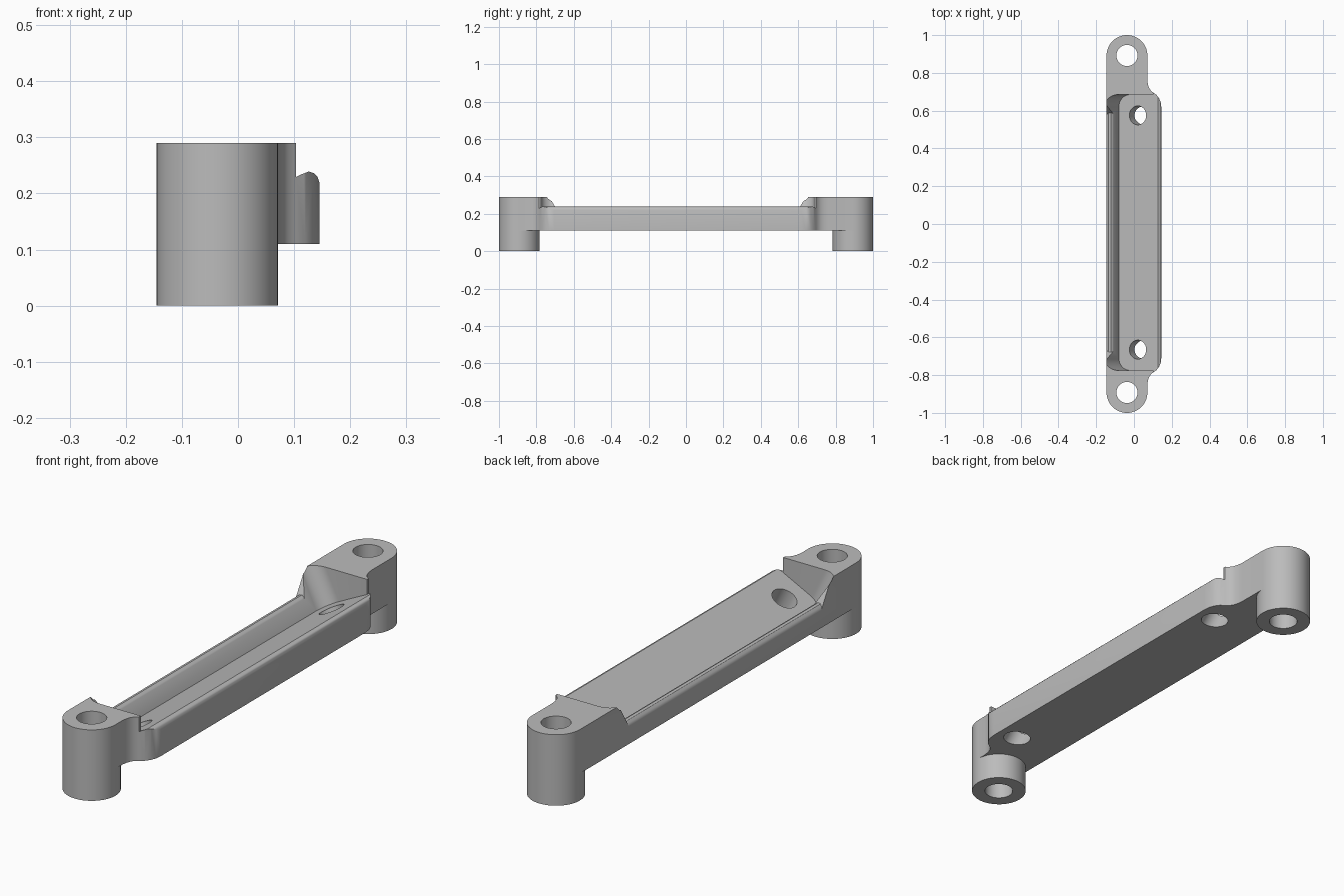
import bpy, bmesh, math
from mathutils import Matrix, Vector

if "Cube" in bpy.data.objects:
    bpy.data.objects.remove(bpy.data.objects["Cube"], do_unlink=True)

grey = bpy.data.materials.new("plain_grey")
grey.use_nodes = True
grey.diffuse_color = (0.5, 0.5, 0.5, 1)
grey.node_tree.nodes["Principled BSDF"].inputs["Base Color"].default_value = (0.5, 0.5, 0.5, 1)

TILT = math.radians(26.5)
BOSS_X, BOSS_Y, BOSS_R = -0.037, 0.892, 0.108
MID_Y = -0.045          # centre of the pocket along the bar
BASE, TOP = 0.11, 0.29


def prism(name, points, depth, frame=None):
    """Extrude a flat outline along its local z, then place it with a frame."""
    bm = bmesh.new()
    face = bm.faces.new([bm.verts.new((a, b, 0)) for a, b in points])
    out = bmesh.ops.extrude_face_region(bm, geom=[face])
    for v in out["geom"]:
        if isinstance(v, bmesh.types.BMVert):
            v.co.z += depth
    if frame:
        bm.transform(frame)
    bmesh.ops.recalc_face_normals(bm, faces=bm.faces)
    mesh = bpy.data.meshes.new(name)
    bm.to_mesh(mesh)
    bm.free()
    obj = bpy.data.objects.new(name, mesh)
    bpy.context.collection.objects.link(obj)
    mesh.materials.append(grey)
    return obj


def arc(cx, cy, r, start, end, steps):
    angles = [math.radians(start + (end - start) * i / steps) for i in range(steps + 1)]
    return [(cx + r * math.cos(a), cy + r * math.sin(a)) for a in angles]


def circle(r, cx=0, cy=0, steps=48):
    return arc(cx, cy, r, 0, 360, steps)[:-1]


def cut(obj, cutters):
    """Subtract the cutters and remove them."""
    for c in cutters:
        mod = obj.modifiers.new("cut", "BOOLEAN")
        mod.operation, mod.solver, mod.object = "DIFFERENCE", "EXACT", c
    bpy.context.view_layer.update()
    graph = bpy.context.evaluated_depsgraph_get()
    mesh = bpy.data.meshes.new_from_object(obj.evaluated_get(graph))
    obj.modifiers.clear()
    obj.data = mesh
    for c in cutters:
        bpy.data.objects.remove(c, do_unlink=True)


def frame(x_axis, y_axis, z_axis, origin):
    m = Matrix((x_axis, y_axis, z_axis)).transposed().to_4x4()
    m.translation = origin
    return m


def bore(y):
    return prism("bore", circle(0.056, BOSS_X, y), 0.6, Matrix.Translation((0, 0, -0.1)))


# Plan outline: rounded boss at each end, S-shaped shoulder into the wider bar
shoulder = [(0.071, 0.06), (0.074, 0.038), (0.08, 0.02), (0.09, 0.005), (0.103, -0.005),
            (0.12, -0.017), (0.134, -0.036), (0.142, -0.058), (0.145, -0.085)]
outline = [(x, -0.79 - d) for x, d in shoulder]
outline += [(x, 0.70 + d) for x, d in reversed(shoulder)]
outline += arc(BOSS_X, BOSS_Y, BOSS_R, 0, 180, 28)
outline += arc(BOSS_X, -BOSS_Y, BOSS_R, 180, 360, 28)
bar = prism("bar", outline, TOP - BASE, Matrix.Translation((0, 0, BASE)))

# Tilted pocket with rounded inner corners, open toward +x
along = Vector((math.cos(TILT), 0, math.sin(TILT)))
normal = Vector((-math.sin(TILT), 0, math.cos(TILT)))
side = Vector((0, 1, 0))
r, half = 0.065, 0.73
pocket_plan = [(0.5, -half), (0.5, half)]
pocket_plan += arc(r, half - r, r, 90, 180, 10) + arc(r, r - half, r, 180, 270, 10)
pocket = prism("pocket", pocket_plan, 0.5,
               frame(along, side, normal, Vector((-0.08, MID_Y, 0.137))))

# Rounded lip on the +x edge
upright = frame(Vector((1, 0, 0)), Vector((0, 0, 1)), Vector((0, -1, 0)), Vector((0, 1, 0)))
lip = prism("lip_cut", [(0.103, 0.229), (0.114, 0.2345), (0.126, 0.239), (0.135, 0.236),
                        (0.142, 0.229), (0.1455, 0.218), (0.3, 0.218), (0.3, 0.5),
                        (0.103, 0.5)], 2, upright)

# Lowered, rounded rim on the -x edge, its ends sloping up to the bosses
rim = prism("rim_cut", [(-0.3, 0.18), (-0.1455, 0.18), (-0.142, 0.193), (-0.134, 0.201),
                        (-0.123, 0.203), (-0.113, 0.198), (-0.104, 0.19), (-0.06, 0.25),
                        (-0.06, 0.4), (-0.3, 0.4)], 2, upright)
for v in rim.data.vertices:
    reach = 0.632 + 0.6 * (v.co.z - 0.2)
    v.co.y = MID_Y + math.copysign(reach, v.co.y)

# Screw holes square to the tilted floor
screws = [prism("screw_hole", circle(0.05), 0.6,
                frame(along, side, normal, Vector((0.02, MID_Y + s * 0.62, 0.187)) - normal * 0.3))
          for s in (-1, 1)]

cut(bar, [pocket, lip, rim] + screws + [bore(BOSS_Y), bore(-BOSS_Y)])

# Round feet below the bosses
parts = [bar]
for name, y in (("front_foot", -BOSS_Y), ("back_foot", BOSS_Y)):
    foot = prism(name, circle(BOSS_R, BOSS_X, y, 56), BASE)
    cut(foot, [bore(y)])
    parts.append(foot)

for obj in parts:
    bpy.ops.object.select_all(action="DESELECT")
    obj.select_set(True)
    bpy.context.view_layer.objects.active = obj
    bpy.ops.object.shade_smooth_by_angle(angle=math.radians(30))
